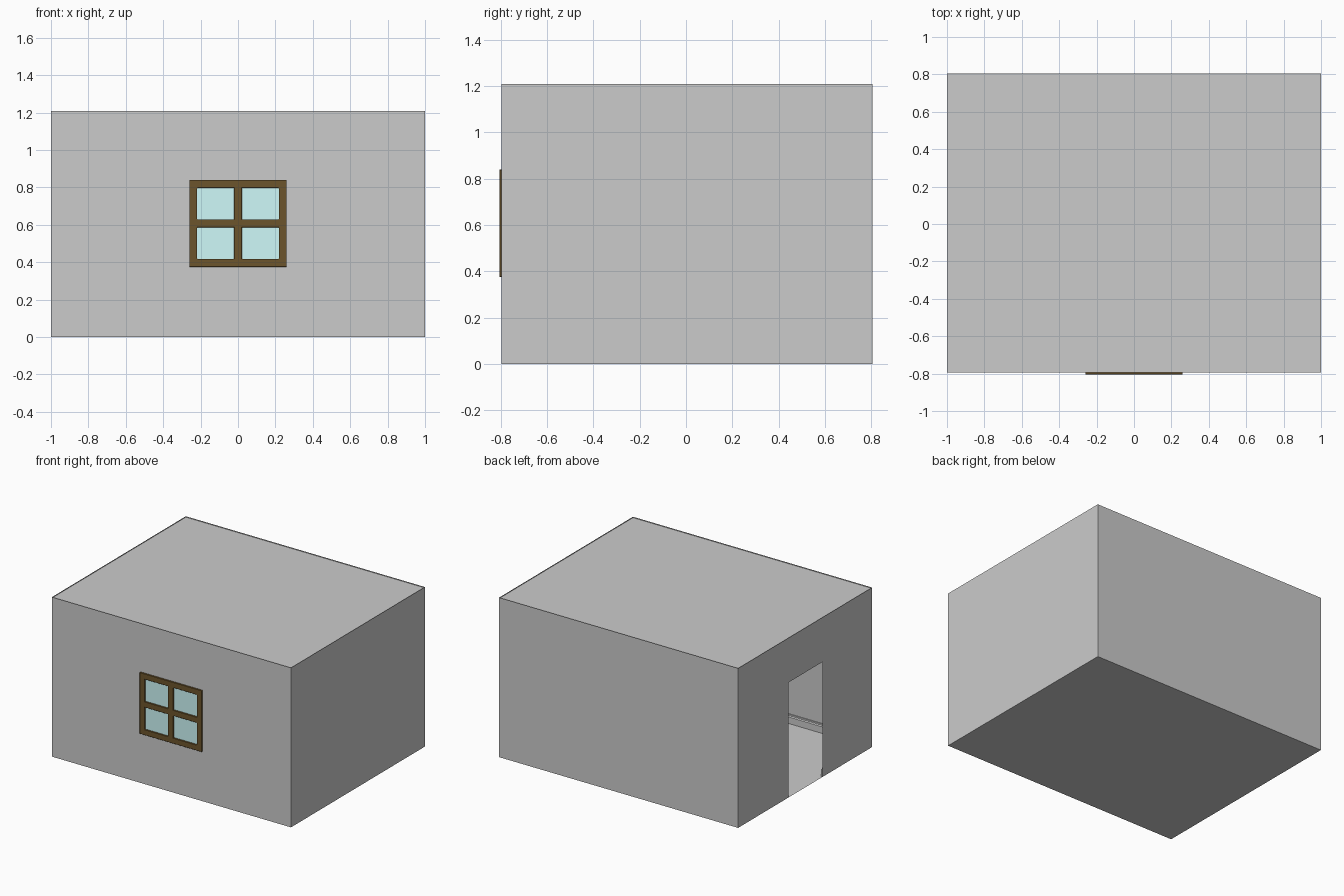
import bpy, bmesh
from mathutils import Vector

if "Cube" in bpy.data.objects:
    bpy.data.objects.remove(bpy.data.objects["Cube"])

X, Y0, Y1 = 1.0, -0.795, 0.805      # room extents
TOP, CEIL = 1.207, 1.2              # wall top and slightly recessed ceiling


def material(name, color):
    m = bpy.data.materials.new(name)
    m.diffuse_color = color
    m.use_nodes = True
    m.node_tree.nodes["Principled BSDF"].inputs["Base Color"].default_value = m.diffuse_color
    return m


wood = material("brown_wood", (0.15, 0.09, 0.025, 1))
pane_blue = material("pale_glass", (0.62, 0.95, 0.95, 1))


def finish(name, bm, mat=None):
    me = bpy.data.meshes.new(name)
    bm.to_mesh(me)
    bm.free()
    ob = bpy.data.objects.new(name, me)
    bpy.context.collection.objects.link(ob)
    if mat:
        me.materials.append(mat)
    return ob


def panel(name, origin, u, v, us, vs, hole=None):
    """Flat grid of quads spanned by u, v; skips the cell given as hole."""
    bm = bmesh.new()
    o, u, v = Vector(origin), Vector(u), Vector(v)
    grid = [[bm.verts.new(o + u * a + v * b) for b in vs] for a in us]
    for i in range(len(us) - 1):
        for j in range(len(vs) - 1):
            if (i, j) != hole:
                bm.faces.new((grid[i][j], grid[i + 1][j],
                              grid[i + 1][j + 1], grid[i][j + 1]))
    loose = [w for w in bm.verts if not w.link_faces]
    bmesh.ops.delete(bm, geom=loose, context='VERTS')
    return finish(name, bm)


# Room shell: thin walls, floor, ceiling
UP = (0, 0, 1)
WX, WZ0, WZ1 = 0.237, 0.397, 0.817  # window opening, hidden behind the frame
DY, DZ = 0.205, 0.87                # door opening
panel("front_wall", (0, Y0, 0), (1, 0, 0), UP, [-X, -WX, WX, X],
      [0, WZ0, WZ1, TOP], hole=(1, 1))
panel("back_wall", (0, Y1, 0), (-1, 0, 0), UP, [-X, X], [0, TOP])
panel("right_wall", (X, 0, 0), (0, 1, 0), UP, [Y0, Y1], [0, TOP])
panel("left_wall", (-X, 0, 0), (0, -1, 0), UP, [-Y1, -DY, DY, -Y0],
      [0, DZ, TOP], hole=(1, 0))
panel("floor", (0, 0, 0), (1, 0, 0), (0, -1, 0), [-X, X], [-Y1, -Y0])
panel("ceiling", (0, 0, CEIL), (1, 0, 0), (0, 1, 0), [-X, X], [Y0, Y1])

# Skirting board: profile swept round the room, from door edge to door edge
profile = [(0, 0), (0.015, 0), (0.015, 0.05), (0.007, 0.056),
           (0.007, 0.067), (0, 0.067)]
path = [(-X, -DY, 1, 0), (-X, Y0, 1, 1), (X, Y0, -1, 1),
        (X, Y1, -1, -1), (-X, Y1, 1, -1), (-X, DY, 1, 0)]
bm = bmesh.new()
rings = [[bm.verts.new((x + sx * d, y + sy * d, z)) for d, z in profile]
         for x, y, sx, sy in path]
n = len(profile)
for a, b in zip(rings, rings[1:]):
    for k in range(n):
        bm.faces.new((a[k], b[k], b[(k + 1) % n], a[(k + 1) % n]))
bm.faces.new(rings[0])
bm.faces.new(rings[-1])
bmesh.ops.recalc_face_normals(bm, faces=bm.faces)
finish("skirting_board", bm)

# Window frame: 5 x 5 grid with four openings, extruded through the wall
xs = [-0.26, -0.218, -0.022, 0.022, 0.218, 0.26]
zs = [0.375, 0.418, 0.585, 0.629, 0.797, 0.84]
F0, F1 = -0.805, -0.785
bm = bmesh.new()
g = [[bm.verts.new((x, F0, z)) for z in zs] for x in xs]
for i in range(5):
    for j in range(5):
        if not (i in (1, 3) and j in (1, 3)):
            bm.faces.new((g[i][j], g[i + 1][j], g[i + 1][j + 1], g[i][j + 1]))
ext = bmesh.ops.extrude_face_region(bm, geom=bm.faces[:], use_keep_orig=True)
bmesh.ops.translate(bm, vec=(0, F1 - F0, 0),
                    verts=[e for e in ext["geom"] if isinstance(e, bmesh.types.BMVert)])
bmesh.ops.recalc_face_normals(bm, faces=bm.faces)
frame = finish("window_frame", bm, wood)
bev = frame.modifiers.new("soft_edges", 'BEVEL')
bev.width, bev.segments = 0.002, 1

# Window glass
for i in (1, 3):
    for j in (1, 3):
        glass = panel("window_glass", (0, -0.795, 0), (1, 0, 0), UP,
                      xs[i:i + 2], zs[j:j + 2])
        glass.data.materials.append(pane_blue)
